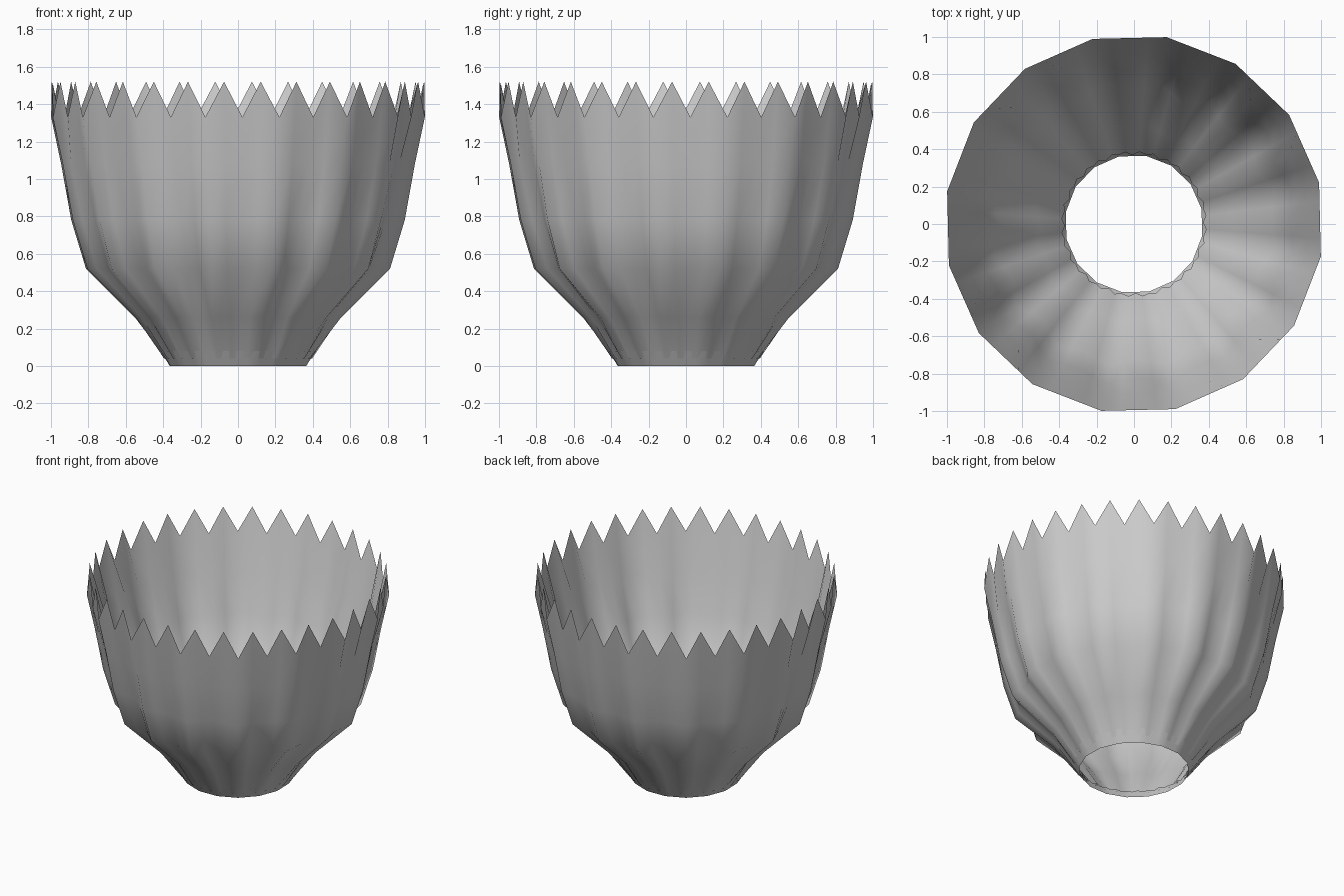
import bpy, math, random

if "Cube" in bpy.data.objects:
    bpy.data.objects.remove(bpy.data.objects["Cube"])

SIDES = 16
COLS = 64
PHASE = math.radians(12.6)


def poly_radius(r, i):
    # Radius at column i of a 16-sided ring with corner radius r
    step = 2 * math.pi / SIDES
    a = (i % 4) / 4 * step - step / 2
    return r * math.cos(step / 2) / math.cos(a)


def ring_surface(name, rows, smooth_angle):
    # Skin stacked rings; each row is a list of (radius, height)
    verts, faces = [], []
    for row in rows:
        for i, (r, z) in enumerate(row):
            a = PHASE + 2 * math.pi * (i - 0.0) / COLS
            verts.append((r * math.cos(a), r * math.sin(a), z))
    for j in range(len(rows) - 1):
        for i in range(COLS):
            k = (i + 1) % COLS
            faces.append((j * COLS + i, j * COLS + k,
                          (j + 1) * COLS + k, (j + 1) * COLS + i))
    mesh = bpy.data.meshes.new(name)
    mesh.from_pydata(verts, [], faces)
    obj = bpy.data.objects.new(name, mesh)
    bpy.context.collection.objects.link(obj)
    bpy.ops.object.select_all(action='DESELECT')
    obj.select_set(True)
    bpy.context.view_layer.objects.active = obj
    bpy.ops.object.shade_smooth_by_angle(angle=math.radians(smooth_angle))
    return obj


def pleated_wall(name, profile, seed):
    # Wall with one uneven fold per side, fading towards the zigzag rim
    rng = random.Random(seed)
    depth = [rng.uniform(0.5, 1.5) for _ in range(SIDES)]
    rows = []
    for r, z, fold in profile:
        row = []
        for i in range(COLS):
            # Ridge at each corner, valley in the middle of each side
            dip = (0, 0.55, 1, 0.55)[i % 4] * depth[i // 4]
            # Ripples give the scalloped crossing with the base ring
            ripple = 0.008 * (1 if i % 2 else -1) if z < 0.2 else 0
            row.append((poly_radius(r, i) - fold * dip + ripple, z))
        rows.append(row)
    # Pointed rim: valleys at even columns, peaks at odd columns
    rows.append([(poly_radius(1.014, i), 1.52 if i % 2 else 1.33)
                 for i in range(COLS)])
    return ring_surface(name, rows, 80)


# Folded outer wall and a shallower lining nested inside it
pleated_wall("outer_pleated_wall",
             [(0.395, 0.04, 0.0), (0.56, 0.26, 0.02), (0.825, 0.52, 0.045),
              (0.905, 0.78, 0.035), (0.96, 1.08, 0.015)], 3)
pleated_wall("inner_pleated_wall",
             [(0.385, 0.05, 0.0), (0.535, 0.26, 0.02), (0.77, 0.52, 0.04),
              (0.865, 0.8, 0.035), (0.935, 1.08, 0.015)], 11)

# Plain open ring at the foot
ring_surface("base_ring",
             [[(poly_radius(r, i), z) for i in range(COLS)]
              for r, z in ((0.37, 0), (0.422, 0.08))], 40)
